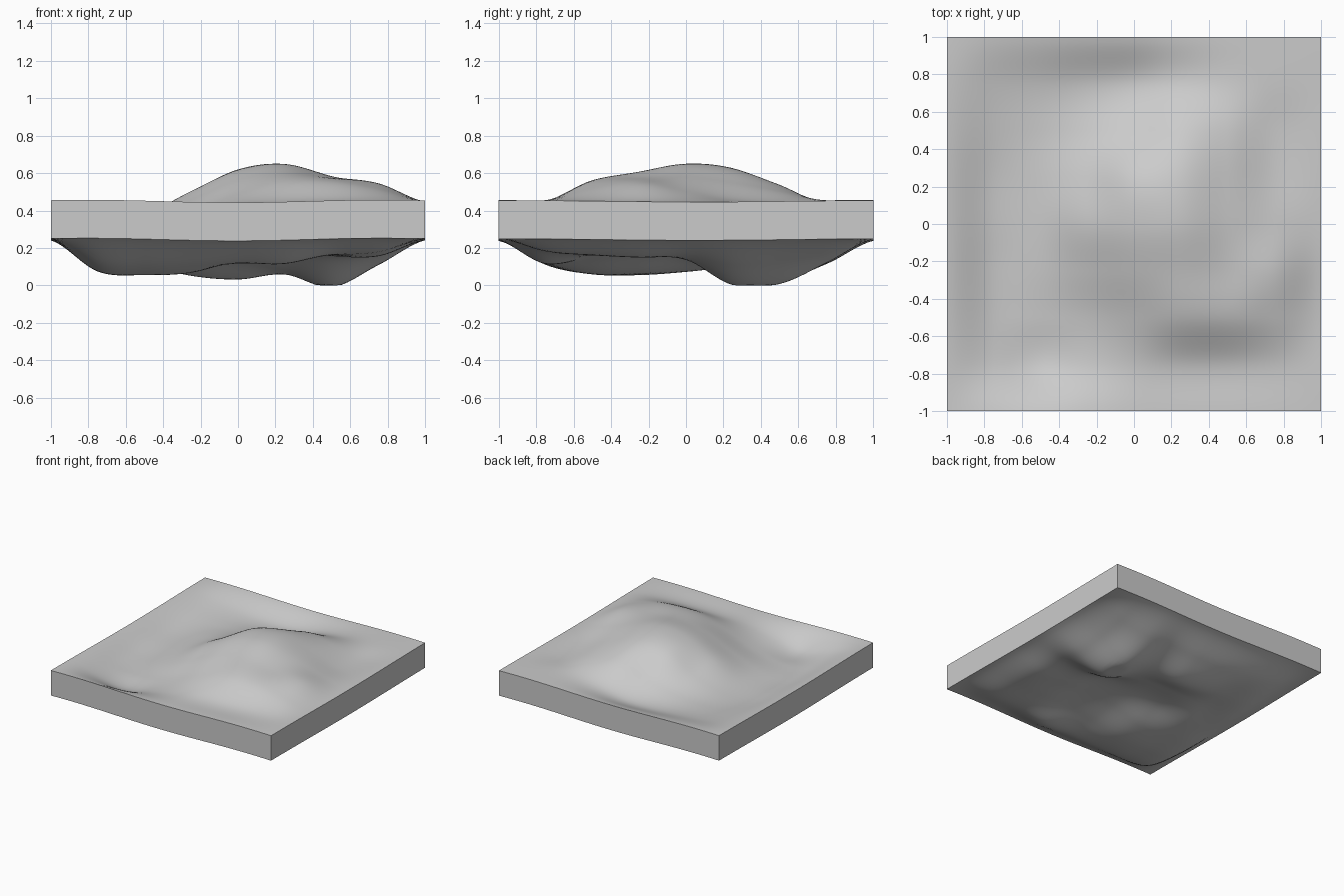
import bpy, bmesh, math

if "Cube" in bpy.data.objects:
    bpy.data.objects.remove(bpy.data.objects["Cube"])

# Coarse relief heights (hundredths), rows from back to front, columns left to right, step 0.25
TOP = [[41, 39, 37.5, 38, 42.5, 45, 45],
       [39, 38, 40, 46, 53.5, 50.5, 44.5],
       [37.5, 38.5, 46, 59, 62, 55, 46.5],
       [37, 38.5, 50, 61, 64.5, 58.5, 51],
       [36, 37, 45.5, 56, 60.5, 58, 55],
       [36, 34.5, 40, 49, 55.5, 55.5, 51.5],
       [38, 33.5, 39, 44, 45, 45, 45]]
BOTTOM = [[17, 14, 12, 12, 13.5, 12, 17],
          [13, 11, 5, 3, 6, 1, 13],
          [11, 11, 10, 11, 8, 0.5, 11.5],
          [10, 8, 13, 16, 17, 14, 17],
          [8, 6, 8, 15, 18, 16, 16],
          [8, 6, 7, 13, 16, 16, 17],
          [12, 11, 12, 13, 12, 17, 18.5]]
N = 72


def pad(rows, rim):
    return [[rim] * 9] + [[rim] + r + [rim] for r in rows] + [[rim] * 9]


def spline(p, t):
    i = min(int(t), len(p) - 2)
    f = t - i
    a, b, c, d = p[max(i - 1, 0)], p[i], p[i + 1], p[min(i + 2, len(p) - 1)]
    return b + 0.5 * f * (c - a + f * (2*a - 5*b + 4*c - d + f * (3*(b - c) + d - a)))


def sheet(bm, rows, rim):
    table = pad(rows, rim)
    grid = []
    for j in range(N + 1):
        y = -1 + 2 * j / N
        line = []
        for i in range(N + 1):
            x = -1 + 2 * i / N
            h = spline([spline(r, (x + 1) * 4) for r in table], (1 - y) * 4) / 100
            h += 0.007 * math.sin(4 * x - 1.5) * math.cos(3 * y + 3)
            line.append(bm.verts.new((x, y, max(h, 0))))
        grid.append(line)
    return grid


bm = bmesh.new()
# Upper and lower relief surfaces
top, low = sheet(bm, TOP, 45), sheet(bm, BOTTOM, 24.5)
for g in (top, low):
    for j in range(N):
        for i in range(N):
            bm.faces.new((g[j][i], g[j][i+1], g[j+1][i+1], g[j+1][i]))
# Side walls
ring = ([(0, i) for i in range(N)] + [(j, N) for j in range(N)]
        + [(N, N - i) for i in range(N)] + [(N - j, 0) for j in range(N)])
for (a, b), (c, d) in zip(ring, ring[1:] + ring[:1]):
    bm.faces.new((top[a][b], low[a][b], low[c][d], top[c][d]))
bmesh.ops.recalc_face_normals(bm, faces=bm.faces[:])
zmin = min(v.co.z for v in bm.verts)
bmesh.ops.translate(bm, verts=bm.verts[:], vec=(0, 0, -zmin))

mesh = bpy.data.meshes.new("terrain_slab")
bm.to_mesh(mesh)
bm.free()
slab = bpy.data.objects.new("terrain_slab", mesh)
bpy.context.collection.objects.link(slab)
bpy.context.view_layer.objects.active = slab
slab.select_set(True)
bpy.ops.object.shade_smooth_by_angle(angle=math.radians(40))
